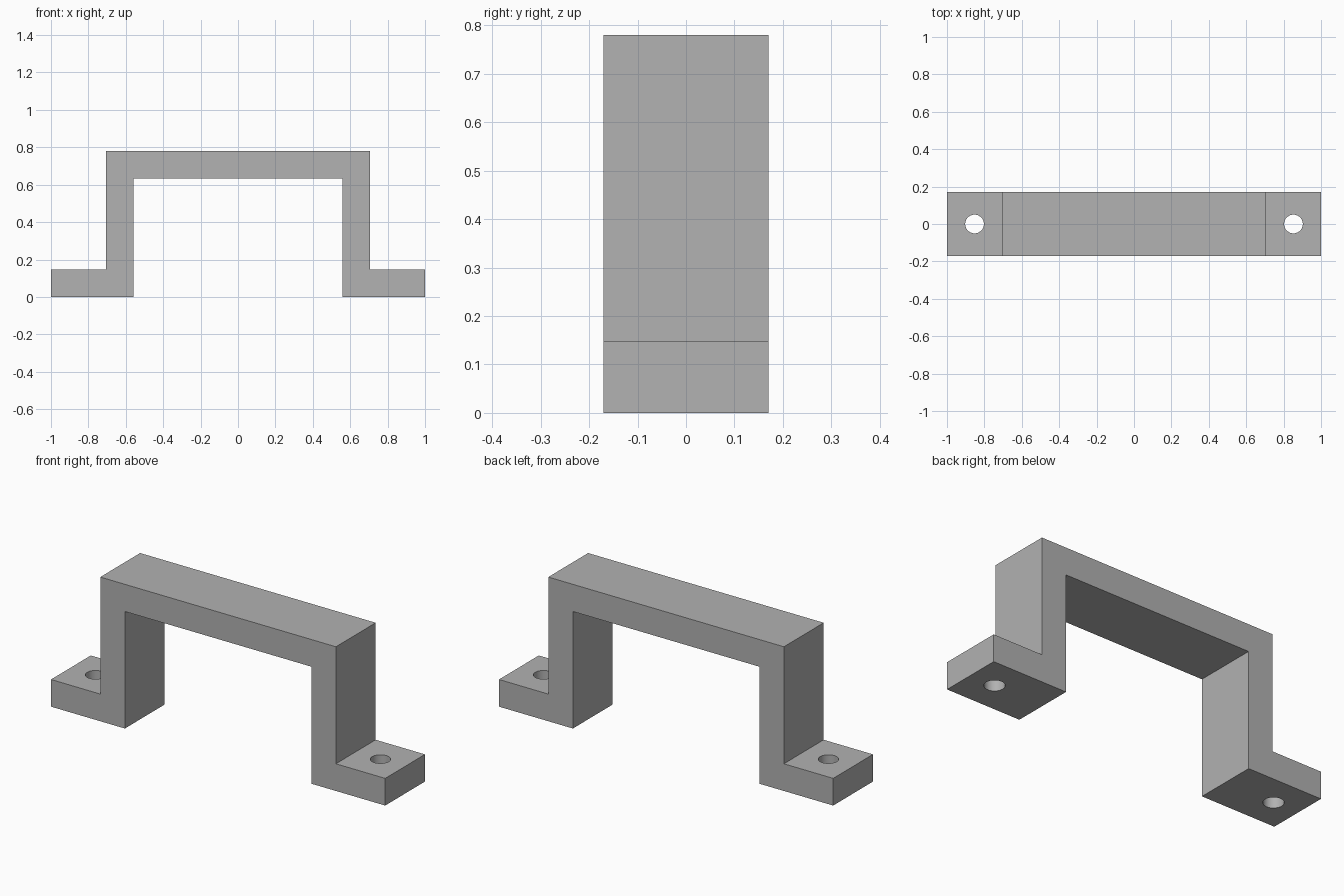
import bpy
import bmesh

cube = bpy.data.objects.get("Cube")
if cube:
    bpy.data.objects.remove(cube, do_unlink=True)

HALF_DEPTH = 0.17
WALL = 0.147
OUTER, HEIGHT = 0.705, 0.78
INNER = OUTER - WALL
HOLE_X, HOLE_RADIUS = (OUTER + 1) / 2, 0.05

grey = bpy.data.materials.new("plain grey")
grey.use_nodes = True
colour = (0.445, 0.445, 0.445, 1)
grey.diffuse_color = colour
grey.node_tree.nodes["Principled BSDF"].inputs["Base Color"].default_value = colour

# Handle bracket: half profile mirrored in x, then extruded through its depth
half = [(INNER, HEIGHT - WALL), (INNER, 0), (1, 0), (1, WALL), (OUTER, WALL), (OUTER, HEIGHT)]
profile = half + [(-x, z) for x, z in reversed(half)]

bm = bmesh.new()
face = bm.faces.new([bm.verts.new((x, -HALF_DEPTH, z)) for x, z in profile])
extruded = bmesh.ops.extrude_face_region(bm, geom=[face])["geom"]
bmesh.ops.translate(bm, vec=(0, 2 * HALF_DEPTH, 0),
                    verts=[v for v in extruded if isinstance(v, bmesh.types.BMVert)])
bmesh.ops.recalc_face_normals(bm, faces=bm.faces[:])
mesh = bpy.data.meshes.new("handle_bracket")
bm.to_mesh(mesh)
bm.free()
mesh.materials.append(grey)
bracket = bpy.data.objects.new("handle_bracket", mesh)
bpy.context.collection.objects.link(bracket)

# Screw holes through both feet
for side in (-1, 1):
    bpy.ops.mesh.primitive_cylinder_add(vertices=48, radius=HOLE_RADIUS, depth=4 * WALL,
                                        location=(side * HOLE_X, 0, WALL / 2))
    cutter = bpy.context.object
    cutter.name = "screw_hole_cutter"
    cutter.hide_render = True
    cutter.data.materials.append(grey)
    cut = bracket.modifiers.new("screw_hole", 'BOOLEAN')
    cut.operation = 'DIFFERENCE'
    cut.solver = 'EXACT'
    cut.object = cutter
    bpy.ops.object.select_all(action='DESELECT')
    bracket.select_set(True)
    bpy.context.view_layer.objects.active = bracket
    bpy.ops.object.modifier_apply(modifier=cut.name)
    bpy.data.objects.remove(cutter, do_unlink=True)

# Smooth hole walls, sharp bracket edges
bpy.ops.object.shade_smooth_by_angle()
